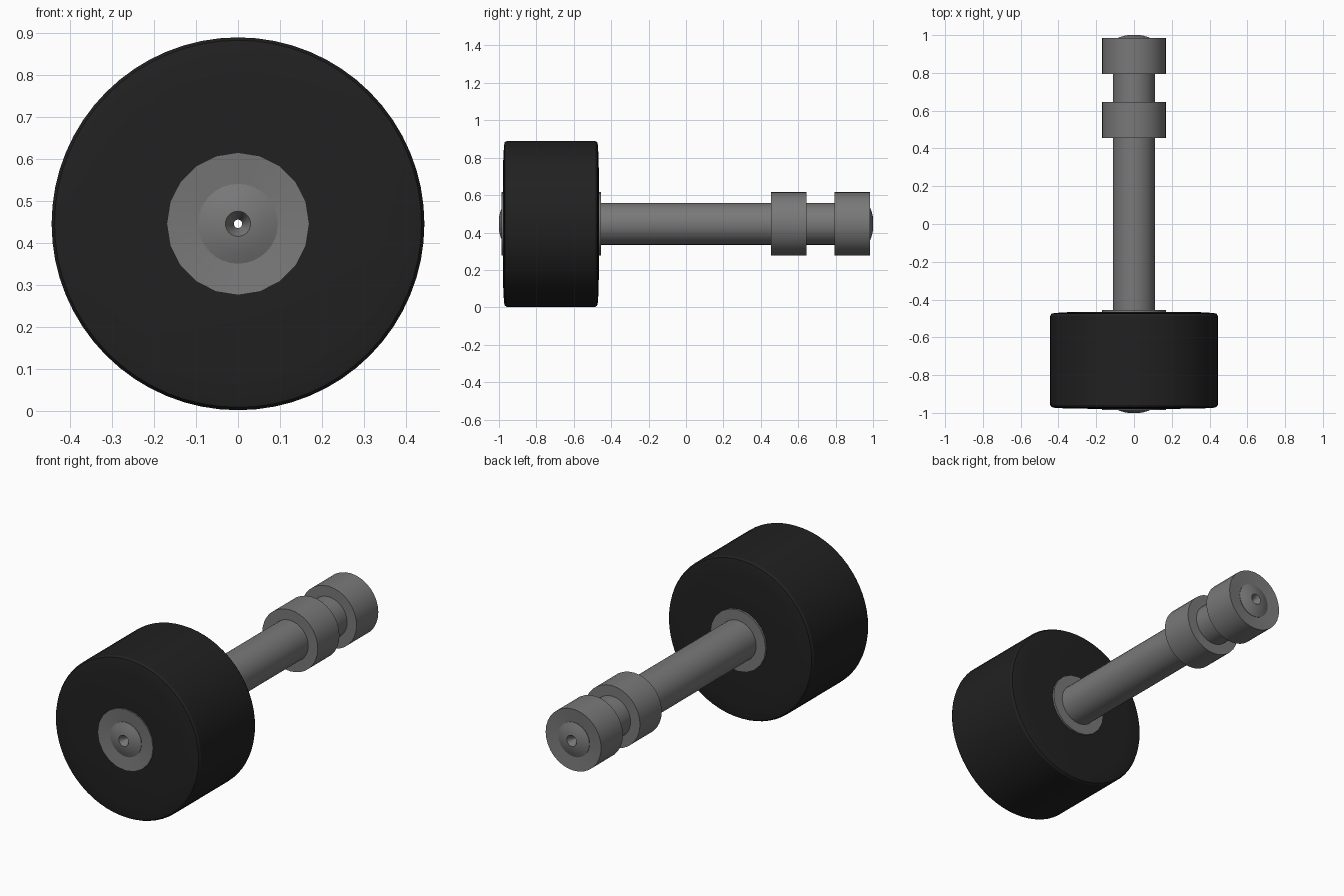
import bpy, bmesh
from math import cos, sin, pi, radians

cube = bpy.data.objects.get("Cube")
if cube:
    bpy.data.objects.remove(cube, do_unlink=True)

AXIS_Z = 0.446


def material(name, grey):
    mat = bpy.data.materials.new(name)
    mat.use_nodes = True
    color = (grey, grey, grey, 1)
    mat.diffuse_color = color
    mat.node_tree.nodes["Principled BSDF"].inputs["Base Color"].default_value = color
    return mat


steel = material("grey steel", 0.19)
rubber = material("black rubber", 0.015)


def lathe(name, profile, sides, mat):
    """Spin a closed (radius, y) profile round the axle line."""
    bm = bmesh.new()
    rings = []
    for i in range(sides):
        a = 2 * pi * i / sides
        rings.append([bm.verts.new((r * cos(a), y, AXIS_Z + r * sin(a))) for r, y in profile])
    n = len(profile)
    for i in range(sides):
        here, after = rings[i], rings[(i + 1) % sides]
        for k in range(n):
            m = (k + 1) % n
            bm.faces.new((here[k], here[m], after[m], after[k]))
    bmesh.ops.recalc_face_normals(bm, faces=bm.faces)
    mesh = bpy.data.meshes.new(name)
    bm.to_mesh(mesh)
    bm.free()
    mesh.materials.append(mat)
    ob = bpy.data.objects.new(name, mesh)
    bpy.context.collection.objects.link(ob)
    bpy.ops.object.select_all(action='DESELECT')
    ob.select_set(True)
    bpy.context.view_layer.objects.active = ob
    bpy.ops.object.shade_smooth_by_angle(angle=radians(30))
    return ob


def mirrored(half):
    """Complete a profile that is symmetric about y = 0."""
    return half + [(r, -y) for r, y in reversed(half)]


# Hollow axle with domed, countersunk ends
end = [(0.01, 0.965), (0.03, 1.0), (0.045, 0.998), (0.07, 0.991), (0.095, 0.981)]
axle = mirrored(end + [(0.095, 0.96), (0.112, 0.95)])
lathe("axle", axle, 32, steel)

# Wheel hub and end cap, each with a shallow dished outer face
lathe("hub", [(0.09, -0.978), (0.17, -0.986), (0.17, -0.454), (0.09, -0.454)], 20, steel)
lathe("end_cap", [(0.09, 0.978), (0.17, 0.985), (0.17, 0.795), (0.09, 0.795)], 32, steel)

# Collar on the shaft
lathe("collar", [(0.09, 0.455), (0.17, 0.455), (0.17, 0.645), (0.09, 0.645)], 32, steel)

# Tyre with rounded shoulders, centred on the hub
MID = -0.722
tyre = mirrored([(0.16, 0.257), (0.35, 0.255), (0.42, 0.251), (0.437, 0.247), (0.444, 0.235)])
lathe("tyre", [(r, y + MID) for r, y in tyre], 64, rubber)
